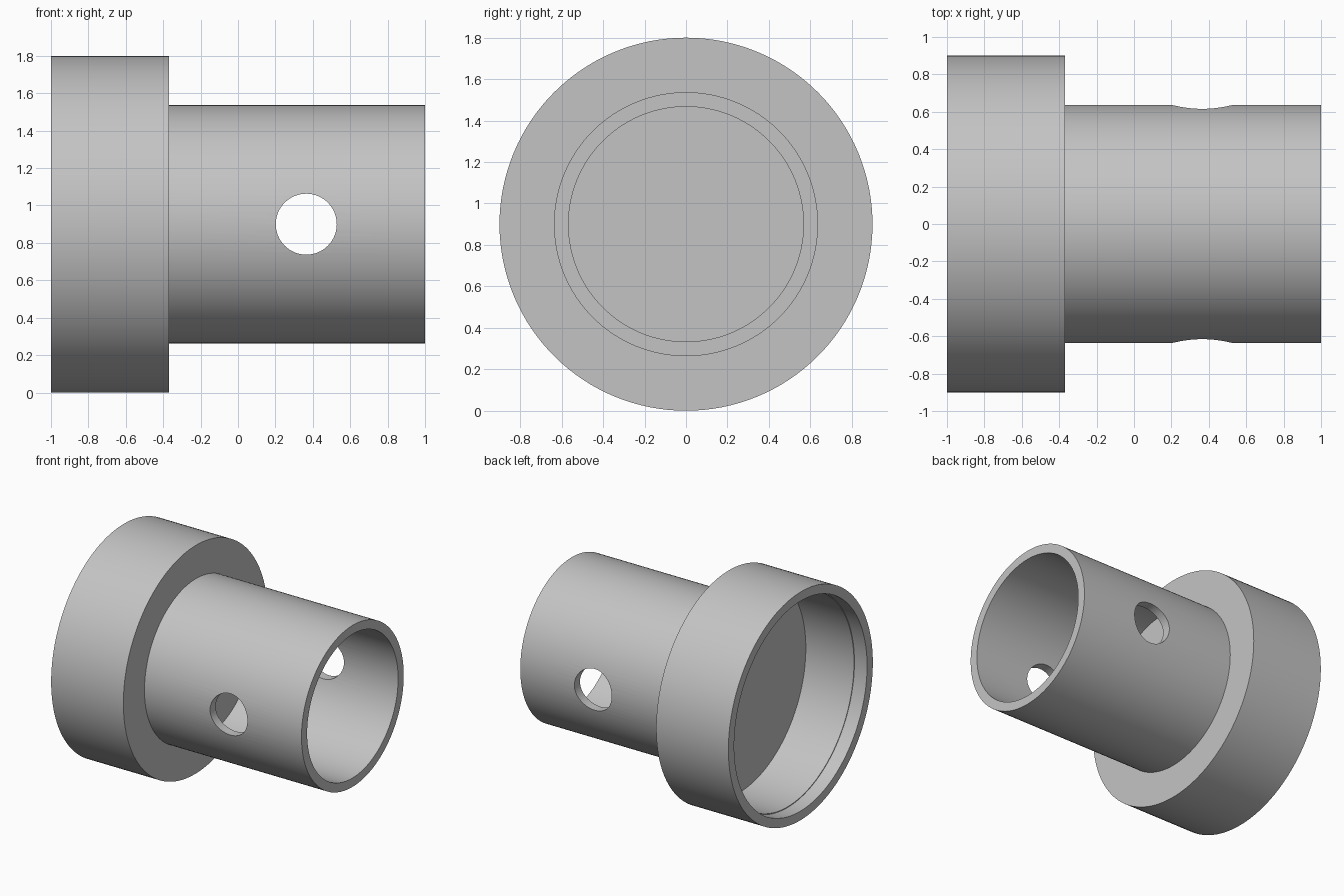
import bpy
import bmesh
import math
from mathutils import Matrix, Vector

cube = bpy.data.objects.get("Cube")
if cube:
    bpy.data.objects.remove(cube, do_unlink=True)

AXIS_Z = 0.9
SEGMENTS = 128

grey = bpy.data.materials.new("plain grey")
grey.use_nodes = True
colour = (0.55, 0.55, 0.55, 1)
grey.diffuse_color = colour
grey.node_tree.nodes["Principled BSDF"].inputs["Base Color"].default_value = colour


def add_object(name, bm):
    bmesh.ops.recalc_face_normals(bm, faces=bm.faces)
    mesh = bpy.data.meshes.new(name)
    bm.to_mesh(mesh)
    bm.free()
    mesh.materials.append(grey)
    obj = bpy.data.objects.new(name, mesh)
    bpy.context.collection.objects.link(obj)
    return obj


def lathe(name, profile):
    """Revolve (x, radius) points around the horizontal axis."""
    bm = bmesh.new()
    verts = [bm.verts.new((x, 0, AXIS_Z + r)) for x, r in profile]
    edges = [bm.edges.new(pair) for pair in zip(verts, verts[1:])]
    bmesh.ops.spin(bm, geom=verts + edges, cent=(0, 0, AXIS_Z), axis=(1, 0, 0),
                   angle=math.tau, steps=SEGMENTS, use_duplicate=False)
    bmesh.ops.remove_doubles(bm, verts=bm.verts, dist=0.0001)
    return add_object(name, bm)


# Flanged sleeve: shallow recess on the left, wall, deep bore on the right
sleeve = lathe("flanged_sleeve", [
    (-0.47, 0), (-0.47, 0.822), (-0.89, 0.822), (-0.89, 0.828), (-1, 0.828),
    (-1, 0.9), (-0.37, 0.9), (-0.37, 0.637), (1, 0.637),
    (1, 0.567), (-0.26, 0.567), (-0.26, 0)])

# Cross hole through both sides of the tube
bm = bmesh.new()
placement = Matrix.Translation(Vector((0.365, 0, AXIS_Z))) @ Matrix.Rotation(math.pi / 2, 4, "X")
bmesh.ops.create_cone(bm, cap_ends=True, segments=64, radius1=0.163, radius2=0.163,
                      depth=2, matrix=placement)
cutter = add_object("cross_hole_cutter", bm)
cutter.hide_render = True

bpy.ops.object.select_all(action="DESELECT")
sleeve.select_set(True)
bpy.context.view_layer.objects.active = sleeve
cut = sleeve.modifiers.new("cross_hole", "BOOLEAN")
cut.operation = "DIFFERENCE"
cut.solver = "EXACT"
cut.object = cutter
bpy.ops.object.modifier_apply(modifier=cut.name)
bpy.data.objects.remove(cutter, do_unlink=True)

bpy.ops.object.shade_smooth_by_angle(angle=math.radians(30))
